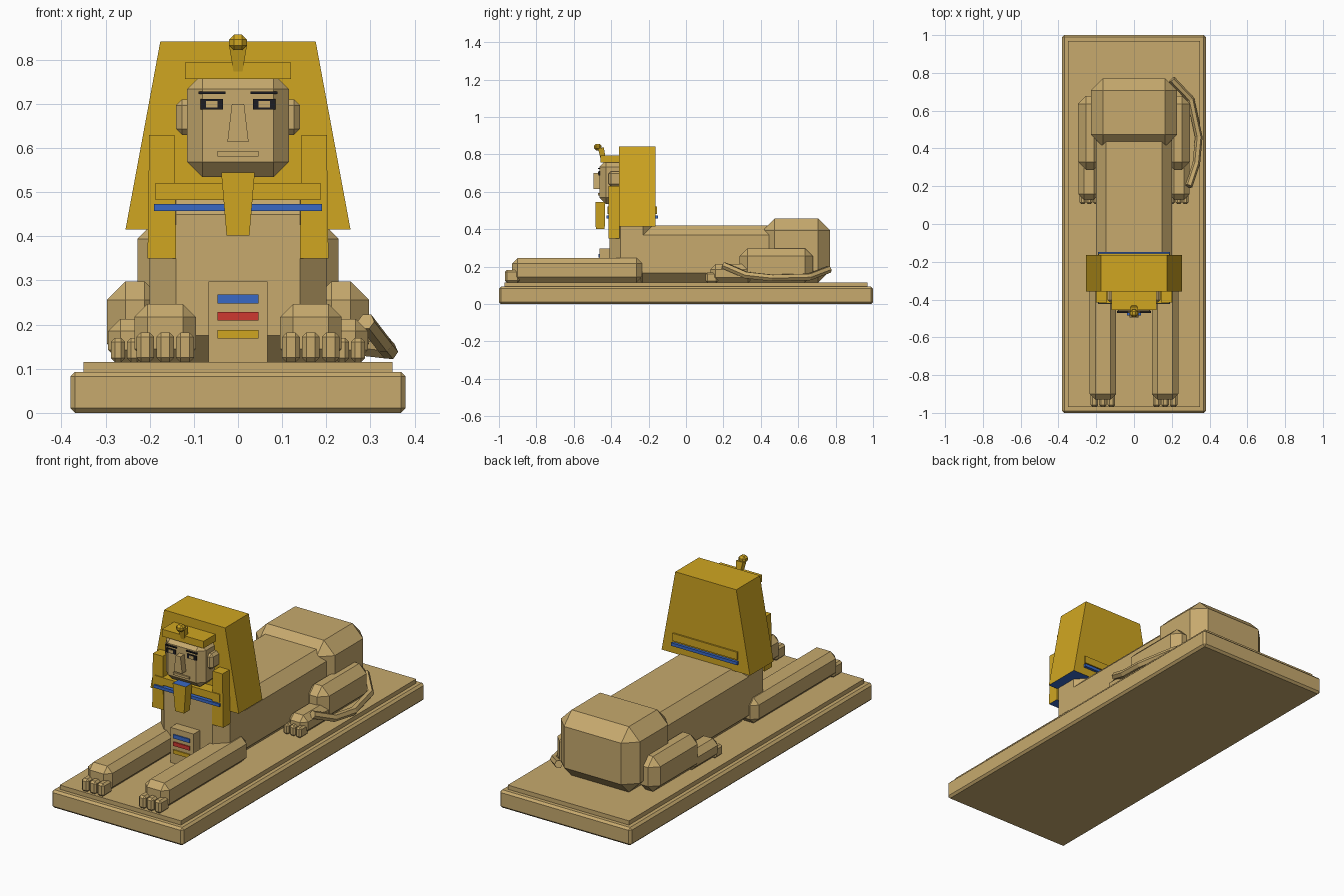
import bpy, bmesh
from mathutils import Vector

cube = bpy.data.objects.get("Cube")
if cube:
    bpy.data.objects.remove(cube, do_unlink=True)


def material(name, r, g, b):
    m = bpy.data.materials.new(name)
    m.use_nodes = True
    m.diffuse_color = (r, g, b, 1)
    bsdf = m.node_tree.nodes["Principled BSDF"]
    bsdf.inputs["Base Color"].default_value = (r, g, b, 1)
    bsdf.inputs["Roughness"].default_value = 0.9
    return m


SAND = material("sandstone", 0.57, 0.40, 0.155)
GOLD = material("gold", 0.63, 0.38, 0.015)
BLUE = material("lapis blue", 0.04, 0.14, 0.56)
RED = material("red", 0.62, 0.04, 0.03)
BLACK = material("black paint", 0.012, 0.012, 0.016)


def block(name, x, y, z, mat=SAND, bevel=0.0, top=(1, 1), bottom=(1, 1), blue_cap=0):
    """Box from ranges; ends may taper, corners may be chamfered, one cap may be blue."""
    centre = Vector(((x[0] + x[1]) / 2, (y[0] + y[1]) / 2, (z[0] + z[1]) / 2))
    size = Vector((abs(x[1] - x[0]), y[1] - y[0], z[1] - z[0]))
    bm = bmesh.new()
    bmesh.ops.create_cube(bm, size=1)
    for v in bm.verts:
        taper = top if v.co.z > 0 else bottom
        v.co = Vector((v.co.x * size.x * taper[0], v.co.y * size.y * taper[1], v.co.z * size.z))
    if bevel:
        bmesh.ops.bevel(bm, geom=bm.edges[:], offset=bevel, segments=1,
                        profile=0.5, affect='EDGES')
    bm.normal_update()
    for f in bm.faces:
        if blue_cap and f.normal.z * blue_cap > 0.9:
            f.material_index = 1
    mesh = bpy.data.meshes.new(name)
    bm.to_mesh(mesh)
    bm.free()
    mesh.materials.append(mat)
    if blue_cap:
        mesh.materials.append(BLUE)
    ob = bpy.data.objects.new(name, mesh)
    ob.location = centre
    bpy.context.collection.objects.link(ob)
    return ob


def pair(name, x, y, z, *args, **kw):
    """The same block on both sides."""
    block("left_" + name, x, y, z, *args, **kw)
    block("right_" + name, (-x[1], -x[0]), y, z, *args, **kw)


# Plinth
block("plinth", (-0.38, 0.38), (-1, 1), (0, 0.093), bevel=0.011)
block("plinth_top", (-0.35, 0.35), (-0.97, 0.97), (0.09, 0.115))

# Body
block("body", (-0.2, 0.2), (-0.285, 0.55), (0.115, 0.42), bevel=0.052)
block("chest", (-0.2, 0.2), (-0.41, -0.17), (0.115, 0.51), bevel=0.06)
block("haunches", (-0.228, 0.228), (0.41, 0.77), (0.115, 0.457), bevel=0.063)

# Legs and toes
pair("foreleg", (0.095, 0.235), (-0.93, -0.235), (0.115, 0.247), bevel=0.03)
pair("thigh", (0.17, 0.297), (0.287, 0.678), (0.115, 0.298), bevel=0.042)
pair("hind_foot", (0.185, 0.294), (0.13, 0.36), (0.115, 0.213), bevel=0.028)
for i in range(3):
    fx = 0.12 + i * 0.045
    pair(f"front_toe_{i + 1}", (fx - 0.02, fx + 0.02), (-0.968, -0.89), (0.115, 0.182), bevel=0.01)
    hx = 0.2 + i * 0.036
    pair(f"hind_toe_{i + 1}", (hx - 0.016, hx + 0.016), (0.105, 0.17), (0.115, 0.17), bevel=0.009)

# Tail curling along the left side
curve = bpy.data.curves.new("tail", 'CURVE')
curve.dimensions = '3D'
curve.bevel_depth = 0.02
curve.bevel_resolution = 1
curve.use_fill_caps = True
path = [(0.2, 0.765, 0.185), (0.3, 0.66, 0.145), (0.343, 0.46, 0.14),
        (0.33, 0.32, 0.155), (0.29, 0.2, 0.207)]
spline = curve.splines.new('POLY')
spline.points.add(len(path) - 1)
for p, co in zip(spline.points, path):
    p.co = (*co, 1)
spline.use_smooth = False
curve.materials.append(SAND)
bpy.context.collection.objects.link(bpy.data.objects.new("tail", curve))

# Breast panel with coloured bars
block("breast_panel", (-0.067, 0.067), (-0.462, -0.38), (0.115, 0.298))
for name, z, mat in (("blue", 0.248, BLUE), ("red", 0.209, RED), ("gold", 0.168, GOLD)):
    block(name + "_bar", (-0.047, 0.047), (-0.468, -0.46), (z, z + 0.02), mat)

# Headdress, lappets and collar
block("headdress", (-0.255, 0.255), (-0.358, -0.163), (0.415, 0.842), GOLD,
      top=(0.69, 1), blue_cap=-1)
pair("lappet", (0.14, 0.205), (-0.415, -0.355), (0.35, 0.63), GOLD, top=(0.88, 1), blue_cap=-1)
block("collar", (-0.187, 0.187), (-0.42, -0.155), (0.482, 0.521), GOLD)
block("collar_band", (-0.19, 0.19), (-0.424, -0.149), (0.457, 0.473), BLUE)

# Head
block("head", (-0.115, 0.115), (-0.463, -0.3), (0.535, 0.768), bevel=0.034)
block("brow_band", (-0.12, 0.12), (-0.456, -0.34), (0.757, 0.794), GOLD)
pair("ear", (0.1, 0.14), (-0.415, -0.345), (0.63, 0.71), bevel=0.013)
block("nose", (-0.024, 0.024), (-0.495, -0.45), (0.614, 0.7), top=(0.58, 1))
block("mouth", (-0.047, 0.047), (-0.47, -0.46), (0.581, 0.593))
pair("eye_outline", (0.034, 0.085), (-0.468, -0.46), (0.688, 0.711), BLACK)
pair("eye", (0.047, 0.073), (-0.471, -0.465), (0.692, 0.707), SAND)
pair("eyebrow", (0.028, 0.09), (-0.47, -0.461), (0.722, 0.728), BLACK)
block("beard", (-0.038, 0.038), (-0.485, -0.432), (0.402, 0.545), GOLD,
      bottom=(0.68, 0.9), blue_cap=1)

# Rearing snake ornament
hood = block("snake_hood", (-0.02, 0.02), (-0.464, -0.432), (0.767, 0.835), GOLD, bottom=(0.45, 0.8))
hood.rotation_euler.x = 0.2
block("snake_head", (-0.02, 0.02), (-0.492, -0.452), (0.822, 0.857), GOLD, bevel=0.011)
